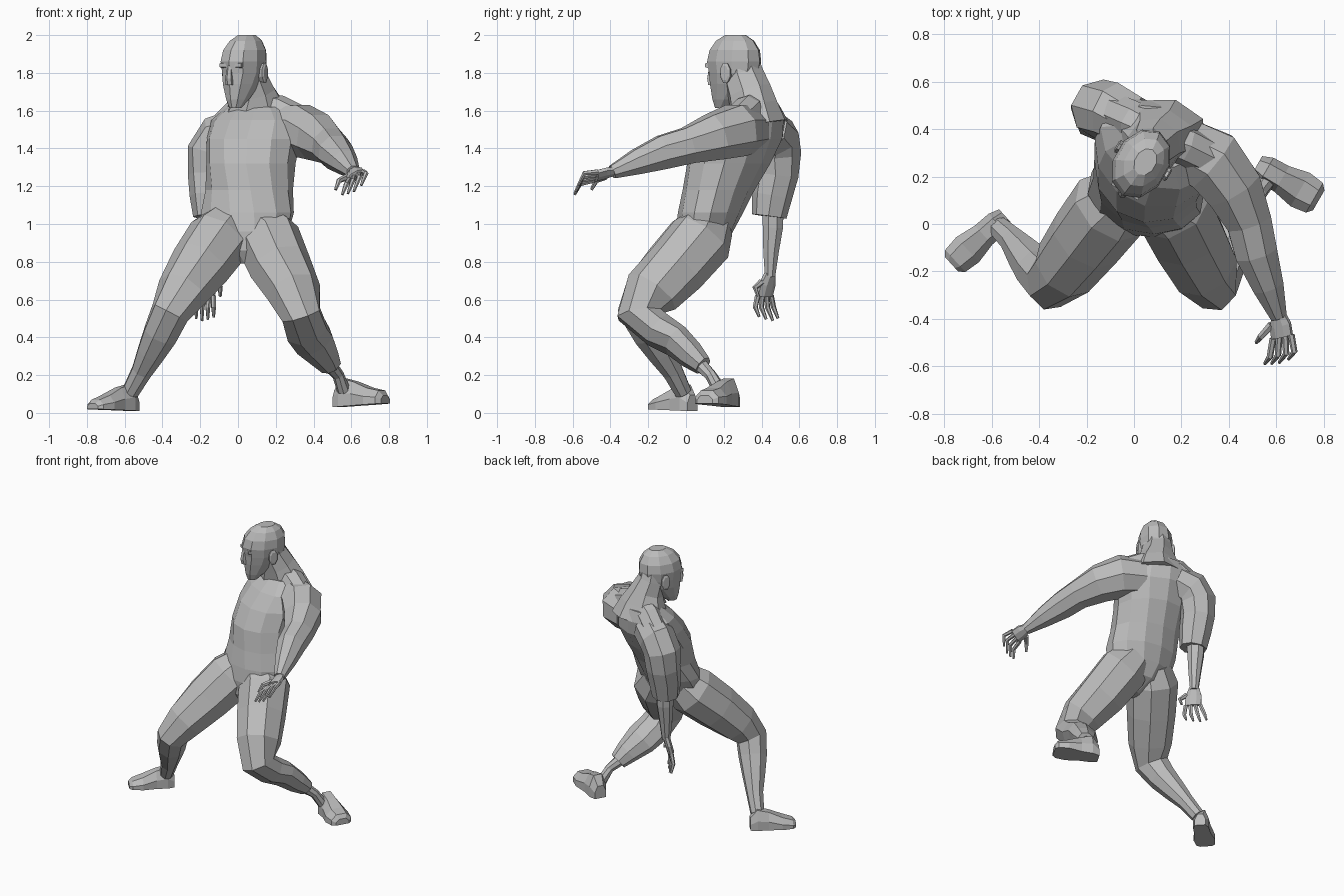
import bpy, math
from mathutils import Vector as V

cube = bpy.data.objects.get("Cube")
if cube:
    bpy.data.objects.remove(cube)

grey = bpy.data.materials.new("plain_grey")
grey.use_nodes = True
grey.diffuse_color = (0.5, 0.5, 0.5, 1)
grey.node_tree.nodes["Principled BSDF"].inputs["Base Color"].default_value = (0.5, 0.5, 0.5, 1)


def loft(name, rings):
    """Skin a list of equal-length point rings and cap both ends."""
    n = len(rings[0])
    faces = [(k * n + i, k * n + (i + 1) % n, (k + 1) * n + (i + 1) % n, (k + 1) * n + i)
             for k in range(len(rings) - 1) for i in range(n)]
    faces += [tuple(reversed(range(n))), tuple(range((len(rings) - 1) * n, len(rings) * n))]
    mesh = bpy.data.meshes.new(name)
    mesh.from_pydata([p for r in rings for p in r], [], faces)
    mesh.materials.append(grey)
    mesh.validate()
    ob = bpy.data.objects.new(name, mesh)
    bpy.context.collection.objects.link(ob)
    return ob


def ring(c, a, b, n=8, back=1.0):
    """Polygon around c; b points to the front, back scales the rear half."""
    pts = []
    for i in range(n):
        t = math.tau * (i + 0.5) / n
        s = math.sin(t)
        pts.append(V(c) + a * math.cos(t) + b * s * (1 if s > 0 else back))
    return pts


def limb(name, path, ref=(0, -1, 0.4), n=8):
    """Tube along path rows of x, y, z, side radius, front radius."""
    pts = [V(p[:3]) for p in path]
    rings = []
    for i, p in enumerate(path):
        t = (pts[min(i + 1, len(pts) - 1)] - pts[max(i - 1, 0)]).normalized()
        side = V(ref).cross(t).normalized()
        rings.append(ring(pts[i], -side * p[3] * 1.05, side.cross(t) * p[-1] * 1.05, n))
    return loft(name, rings)


def axes(yaw):
    """Left and forward directions after turning towards the right."""
    a = math.radians(yaw)
    return V((math.cos(a), -math.sin(a), 0)), V((-math.sin(a), -math.cos(a), 0))


# Torso: x, y, z, half width, front depth, back share, yaw
torso = [(.05, .04, .79, .04, .05, 1, 5), (.04, .07, .86, .14, .12, 1.1, 5), (.04, .09, .96, .235, .145, 1.1, 5),
         (.05, .13, 1.06, .25, .17, 1, 10), (.06, .18, 1.18, .235, .195, .92, 16),
         (.07, .24, 1.32, .24, .235, .87, 22), (.085, .3, 1.45, .26, .225, .92, 27),
         (.095, .34, 1.55, .25, .18, .95, 27), (.1, .37, 1.62, .17, .12, 1, 27)]
rings = []
for x, y, z, w, d, back, yaw in torso:
    left, fwd = axes(yaw)
    rings.append(ring((x, y, z), left * w, fwd * d, 12, back))
loft("torso", rings)

# Neck and sloping shoulder muscles
limb("neck", [(.1, .38, 1.52, .2, .15), (.095, .36, 1.62, .155, .125), (.085, .335, 1.7, .11, .115),
              (.06, .305, 1.79, .09, .105), (.05, .29, 1.88, .08, .09)])
limb("left_trapezius", [(.1, .37, 1.63, .07), (.21, .33, 1.595, .085), (.35, .26, 1.53, .08)])
limb("right_trapezius", [(.09, .38, 1.62, .07), (.0, .43, 1.575, .085), (-.1, .48, 1.48, .08)])

# Head: z, sideways shift, forward middle, half length, half width
left, fwd = axes(30)
origin = V((.03, .255, 0))


def at(u, s, z):
    return origin + fwd * u + left * s + V((0, 0, z))


head = [(1.615, -.005, .08, .035, .034), (1.66, -.005, .055, .075, .06), (1.74, -.004, .015, .128, .093),
        (1.8, 0, 0, .145, .108), (1.86, 0, 0, .156, .116), (1.92, .003, -.005, .145, .108),
        (1.97, .008, -.01, .11, .08), (2.0, .012, -.015, .06, .045)]
loft("head", [ring(at(u, s, z), left * w, fwd * l, 10) for z, s, u, l, w in head])

# Brow, nose and ears
loft("brow", [ring(at(.115, s, 1.84), fwd * .03, V((0, 0, .018)), 6) for s in (-.065, 0, .065)])
loft("nose", [ring(at(u, -.005, z), left * w, fwd * .02, 6)
              for u, z, w in ((.135, 1.84, .012), (.148, 1.77, .02), (.14, 1.735, .022))])
for label, s in (("left", 1), ("right", -1)):
    loft(label + "_ear", [ring(at(-.015, s * d, 1.8), fwd * r, V((0, 0, r * 1.8)), 8)
                          for d, r in ((.09, .025), (.122, .032), (.128, .022))])

# Arms
limb("left_arm", [(.2, .33, 1.5, .125), (.33, .265, 1.495, .14), (.42, .15, 1.46, .125),
                  (.485, .01, 1.415, .098), (.515, -.12, 1.38, .092), (.565, -.26, 1.328, .068),
                  (.61, -.39, 1.275, .036)], (0, 0, 1))
limb("right_upper_arm", [(.0, .43, 1.5, .11), (-.095, .475, 1.46, .12), (-.145, .485, 1.38, .12),
                         (-.15, .48, 1.26, .11), (-.148, .455, 1.15, .103), (-.145, .44, 1.04, .088)],
     (-1, -.3, .5))
limb("right_forearm", [(-.15, .46, 1.12, .06), (-.15, .46, .98, .055), (-.15, .45, .85, .042),
                       (-.15, .445, .72, .028)], (-1, -1, 0))


def hand(name, wrist, knuckle, across, curl, tip, thumb):
    """Flat palm with four bent fingers and a thumb."""
    w, k, a = V(wrist), V(knuckle), V(across)
    thick = a.cross(k - w).normalized() * .024
    loft(name + "_palm", [ring(w, a * .6, thick), ring(w.lerp(k, .5), a, thick), ring(k, a, thick)])
    for i in range(4):
        f = i / 1.5 - 1
        base = k + a * f * .85
        mid = base + V(curl) + a * f * .3
        end = mid + V(tip) * (1 - abs(f + .2) * .25)
        limb(f"{name}_finger_{i + 1}", [(*base, .014), (*mid, .013), (*end, .007)], thick, 6)
    base = w.lerp(k, .4) + a * .8
    mid = base + V(thumb)
    limb(name + "_thumb", [(*base, .017), (*mid, .014), (*(mid + V(tip) * .6), .008)], thick, 6)


hand("left_hand", (.61, -.38, 1.28), (.625, -.475, 1.255), (-.045, -.01, -.025),
     (.0, -.075, -.015), (-.03, -.04, -.08), (-.045, -.05, -.02))
hand("right_hand", (-.15, .445, .74), (-.165, .415, .62), (.04, -.042, 0),
     (-.01, .0, -.06), (.0, .03, -.075), (.03, -.035, -.03))

# Legs, each one skin from hip to the end of the calf
knee_front = (0, -1, -.3)
limb("right_leg", [(-.04, .12, 1.0, .13), (-.1, .07, .92, .165), (-.2, -.06, .78, .155),
                   (-.295, -.185, .64, .13, .14), (-.36, -.245, .53, .1, .115), (-.41, -.19, .42, .092),
                   (-.46, -.13, .32, .075), (-.51, -.07, .22, .055), (-.57, -.015, .11, .045)], knee_front)
limb("left_leg", [(.1, .12, 1.0, .13), (.16, .08, .92, .165), (.225, -.05, .77, .158),
                  (.295, -.18, .64, .138, .148), (.335, -.245, .52, .105, .12), (.36, -.15, .44, .112, .092),
                  (.4, -.05, .38, .108, .08), (.455, .03, .305, .08, .07), (.49, .09, .25, .058, .05)], knee_front)
limb("left_ankle", [(.47, .06, .27, .04), (.53, .13, .2, .03), (.56, .18, .12, .035)])


def foot(name, heel, toe, sole, height, width, lift, toe_height):
    """Wedge shoe; stations hold length share, half width and height."""
    h, t = V((*heel, sole)), V((*toe, sole + lift))
    side = (t - h).cross(V((0, 0, 1))).normalized() * width
    stations = ((0, .035, height * .6), (.15, .05, height), (.4, .052, height * .85),
                (.7, .068, (height + toe_height) * .4), (.93, .06, toe_height), (1, .04, toe_height * .6))
    rings = []
    for share, w, up in stations:
        c = h.lerp(t, share)
        rings.append([c + side * w * k + V((0, 0, up * z)) for k, z in
                      ((-1, 0), (1, 0), (1, .5), (.5, 1), (-.5, 1), (-1, .5))])
    loft(name, rings)


foot("right_foot", (-.545, .035), (-.77, -.17), .01, .14, 1.05, .01, .05)
foot("left_foot", (.52, .25), (.78, .1), .03, .15, 1.2, .02, .07)
